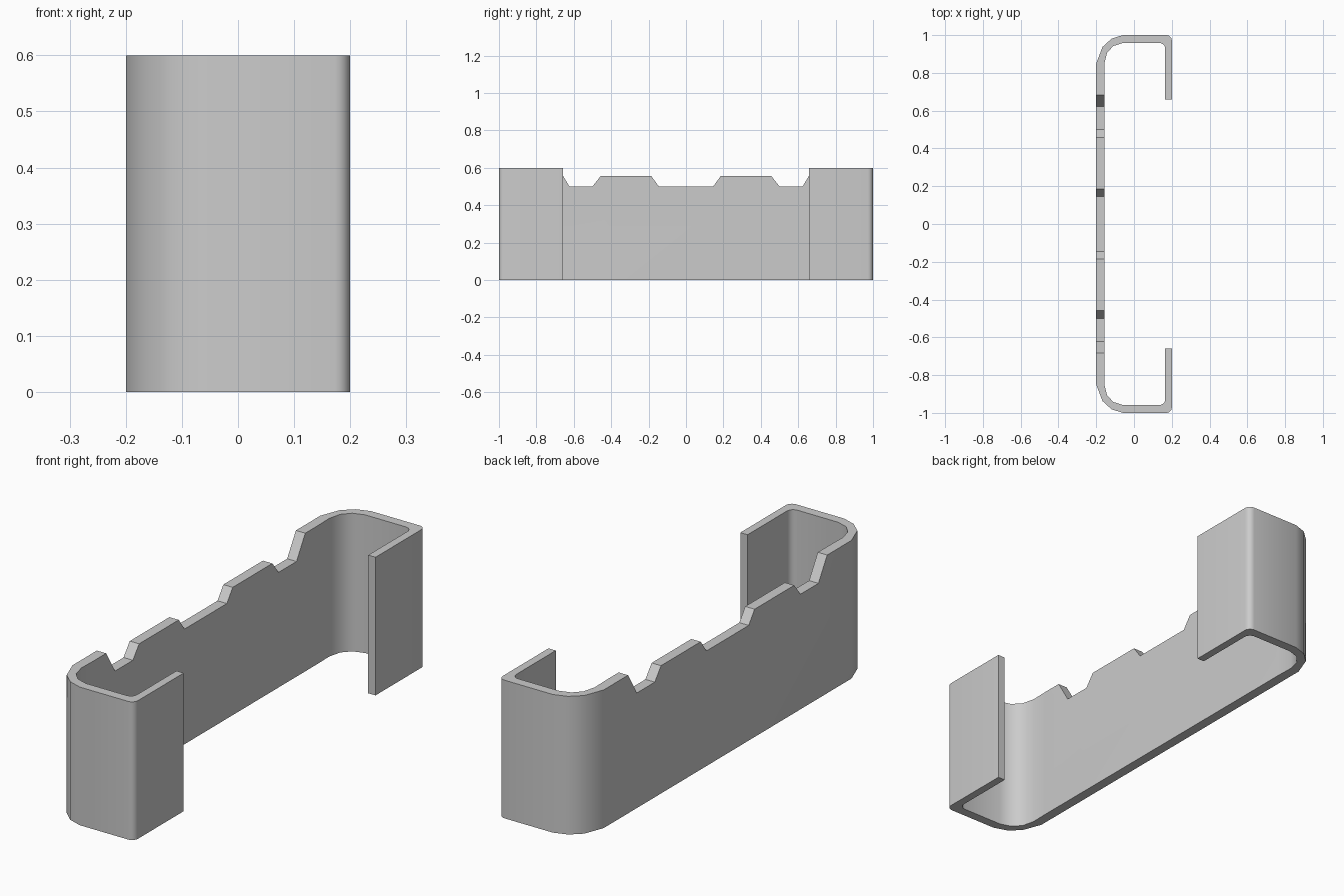
import bpy, bmesh
from math import sin, cos, pi
from mathutils import Vector

if "Cube" in bpy.data.objects:
    bpy.data.objects.remove(bpy.data.objects["Cube"])


def prism(name, points, offset):
    """Extrude a planar polygon along an offset vector."""
    bm = bmesh.new()
    face = bm.faces.new([bm.verts.new(p) for p in points])
    ext = bmesh.ops.extrude_face_region(bm, geom=[face])
    verts = [v for v in ext["geom"] if isinstance(v, bmesh.types.BMVert)]
    bmesh.ops.translate(bm, verts=verts, vec=Vector(offset))
    bmesh.ops.recalc_face_normals(bm, faces=bm.faces)
    mesh = bpy.data.meshes.new(name)
    bm.to_mesh(mesh)
    bm.free()
    obj = bpy.data.objects.new(name, mesh)
    bpy.context.collection.objects.link(obj)
    return obj


def corner(x, y, r, n=5):
    """Rounded corner whose sharp point would be at x, y."""
    return [(x - r + r * sin(i * pi / 2 / n), y - r + r * cos(i * pi / 2 / n))
            for i in range(n + 1)]


# C-shaped plan: one hooked end, then its mirror image
outer = [(-0.2, 0.85), (-0.167, 0.937), (-0.12, 0.98), (-0.06, 1.0)]
outer += corner(0.2, 1.0, 0.028) + [(0.2, 0.658)]
inner = [(-0.155, 0.775), (-0.157, 0.85), (-0.143, 0.906), (-0.11, 0.942), (-0.06, 0.958)]
inner += corner(0.165, 0.958, 0.03) + [(0.165, 0.658)]
half = outer + inner[::-1]
plan = half + [(x, -y) for x, y in reversed(half)]
bracket = prism("bracket", [(x, y, 0) for x, y in plan], (0, 0, 0.6))

# Stepped notches along the top of the back wall
steps = [(0.145, 0.5), (0.185, 0.555), (0.457, 0.555), (0.5, 0.5),
         (0.623, 0.5), (0.683, 0.6), (0.743, 0.7)]
notch = [(-y, z) for y, z in reversed(steps)] + steps
cutter = prism("notch_cutter", [(-0.3, y, z) for y, z in notch], (0.3, 0, 0))
cutter.hide_render = True

mod = bracket.modifiers.new("notches", "BOOLEAN")
mod.operation = "DIFFERENCE"
mod.solver = "EXACT"
mod.object = cutter
bpy.context.view_layer.objects.active = bracket
bracket.select_set(True)
bpy.ops.object.modifier_apply(modifier=mod.name)
bpy.data.objects.remove(cutter)

# Smooth bends, crisp edges
bpy.ops.object.shade_smooth_by_angle(angle=0.55)
